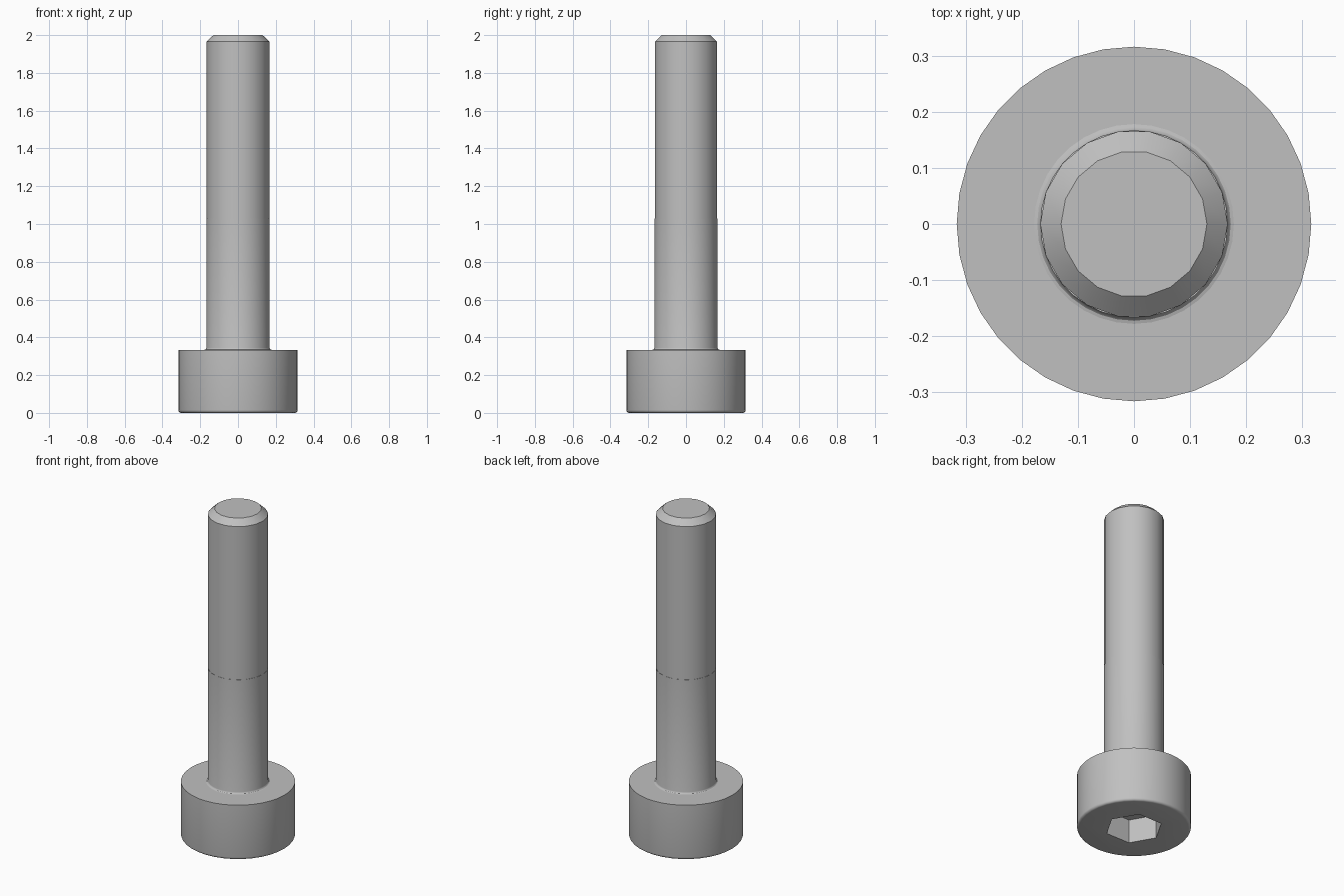
import bpy, bmesh, math

if "Cube" in bpy.data.objects:
    bpy.data.objects.remove(bpy.data.objects["Cube"], do_unlink=True)

HEAD_R, SHAFT_R, HEAD_H = 0.316, 0.167, 0.334
EDGE = 0.015
FILLET = 0.011

steel = bpy.data.materials.new("steel grey")
steel.use_nodes = True
grey = (0.53, 0.53, 0.53, 1)
steel.diffuse_color = grey
steel.node_tree.nodes["Principled BSDF"].inputs["Base Color"].default_value = grey


def lathe(name, profile, sides):
    """Closed solid of revolution from (radius, height) points, bottom to top."""
    bm = bmesh.new()
    rings = []
    for r, z in profile:
        rings.append([bm.verts.new((r * math.cos(2 * math.pi * i / sides),
                                    r * math.sin(2 * math.pi * i / sides), z))
                      for i in range(sides)])
    for low, high in zip(rings, rings[1:]):
        for i in range(sides):
            j = (i + 1) % sides
            bm.faces.new((low[i], low[j], high[j], high[i]))
    bm.faces.new(rings[0][::-1])
    bm.faces.new(rings[-1])
    mesh = bpy.data.meshes.new(name)
    bm.to_mesh(mesh)
    bm.free()
    mesh.materials.append(steel)
    obj = bpy.data.objects.new(name, mesh)
    bpy.context.collection.objects.link(obj)
    return obj


def activate(obj):
    bpy.ops.object.select_all(action='DESELECT')
    obj.select_set(True)
    bpy.context.view_layer.objects.active = obj


def arc(steps):
    return [math.pi / 2 * i / steps for i in range(steps + 1)]


# Head with a rounded lower rim
rim = [(HEAD_R - EDGE + EDGE * math.sin(a), EDGE - EDGE * math.cos(a)) for a in arc(4)]
head = lathe("head", rim + [(HEAD_R, HEAD_H)], 36)

# Hexagonal key socket cut into the underside of the head
cutter = lathe("socket_cutter", [(0.16, -0.1), (0.16, 0.145)], 6)
cutter.hide_render = True
cut = head.modifiers.new("socket", 'BOOLEAN')
cut.operation = 'DIFFERENCE'
cut.solver = 'EXACT'
cut.object = cutter
activate(head)
bpy.ops.object.modifier_apply(modifier=cut.name)
bpy.data.objects.remove(cutter, do_unlink=True)

# Plain shank with a small fillet where it meets the head
fillet = [(SHAFT_R + FILLET - FILLET * math.sin(a), HEAD_H + FILLET - FILLET * math.cos(a))
          for a in arc(3)]
shank = lathe("shank", fillet + [(SHAFT_R, 1.03)], 36)

# Coarser threaded length with a chamfered tip
thread = lathe("threaded_end", [(SHAFT_R, 1.0), (SHAFT_R, 1.965), (0.13, 2.0)], 18)

for part in (head, shank, thread):
    activate(part)
    bpy.ops.object.shade_smooth_by_angle(angle=math.radians(30))
